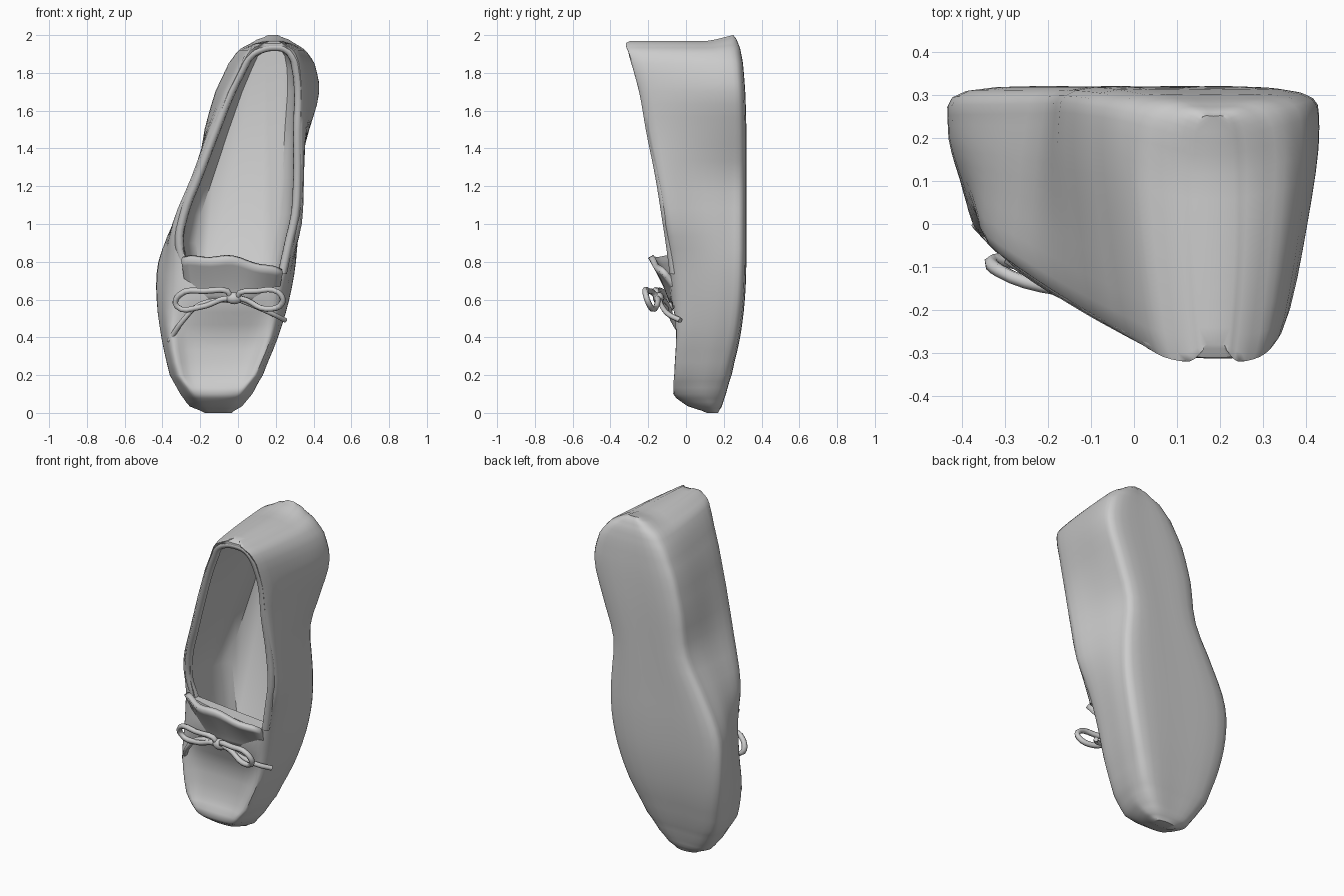
import bpy, bmesh, math
from mathutils import Vector

if "Cube" in bpy.data.objects:
    bpy.data.objects.remove(bpy.data.objects["Cube"])

# Stations from toe to heel:
# z, back left x, back right x, front left x, front right x, sole y, left y, right y, middle y offset
STATIONS = [
    (0.00, -.175, -.035, -.155, -.055, .17, .11, .11, 0),
    (0.035, -.255, .02, -.21, -.02, .19, .04, .04, -.03),
    (0.10, -.305, .075, -.25, .025, .21, -.045, -.05, -.02),
    (0.20, -.36, .13, -.315, .095, .24, -.05, -.06, .03),
    (0.40, -.405, .21, -.355, .175, .285, -.03, -.05, .035),
    (0.60, -.43, .27, -.36, .225, .31, .00, -.05, -.05),
    (0.80, -.42, .305, -.345, .27, .318, -.01, -.07, -.03),
    (1.00, -.34, .31, -.335, .33, .318, -.05, -.10, 0),
    (1.25, -.215, .30, -.24, .345, .318, -.12, -.14, 0),
    (1.50, -.175, .375, -.145, .345, .318, -.18, -.19, 0),
    (1.70, -.12, .43, -.065, .35, .312, -.225, -.225, 0),
    (1.85, -.05, .405, .01, .335, .30, -.265, -.265, 0),
    (1.93, .01, .35, .06, .30, .285, -.29, -.29, -.01),
    (1.98, .09, .28, .12, .25, .265, -.30, -.30, -.01),
    (2.00, .14, .23, .155, .22, .25, -.28, -.28, 0),
]


def spline(a, b, c, d, t):
    return [0.5 * (2 * q + (r - p) * t + (2 * p - 5 * q + 4 * r - s) * t * t
            + (3 * q - p - 3 * r + s) * t ** 3) for p, q, r, s in zip(a, b, c, d)]


def at_height(z):
    for a, b in zip(STATIONS, STATIONS[1:]):
        if z <= b[0]:
            t = (z - a[0]) / (b[0] - a[0])
            return [p + (q - p) * t for p, q in zip(a, b)]
    return STATIONS[-1]


def ring(s):
    z, bl, br, fl, fr, yb, yl, yr, m = s
    cx, w, fw = (bl + br) / 2, br - bl, fr - fl
    k = min(.04, w * .15)
    d = min(.09, (yb - max(yl, yr)) * .35)
    ctrl = [(fl, yl), (fl + .17 * fw, yl * .83 + yr * .17 + m * .8),
            ((fl + fr) / 2, (yl + yr) / 2 + m),
            (fr - .17 * fw, yr * .83 + yl * .17 + m * .8), (fr, yr),
            (br * .55 + fr * .45 + .008, (yr + yb - d) * .5), (br, yb - d),
            (br - k, yb - .008), (cx, yb), (bl + k, yb - .008), (bl, yb - d),
            (bl * .55 + fl * .45 - .008, (yl + yb - d) * .5)]
    n = len(ctrl)
    pts = [spline(*[ctrl[(i + j) % n] for j in (-1, 0, 1, 2)], t / 4)
           for i in range(n) for t in range(4)]
    # the upper sits slightly lower than the sole at the heel
    drop = .03 * max(0, (z - 1.9) / .1)
    return [(x, y, z - drop * min(1, max(0, (.25 - y) / .12))) for x, y in pts]


def mesh_object(name, bm):
    bmesh.ops.recalc_face_normals(bm, faces=bm.faces)
    me = bpy.data.meshes.new(name)
    bm.to_mesh(me)
    bm.free()
    ob = bpy.data.objects.new(name, me)
    bpy.context.collection.objects.link(ob)
    return ob


def smooth(ob, angle):
    bpy.ops.object.select_all(action='DESELECT')
    ob.select_set(True)
    bpy.context.view_layer.objects.active = ob
    bpy.ops.object.shade_smooth_by_angle(angle=math.radians(angle))


def loft(name, rings):
    bm = bmesh.new()
    rows = [[bm.verts.new(p) for p in r] for r in rings]
    n = len(rows[0])
    for a, b in zip(rows, rows[1:]):
        for i in range(n):
            bm.faces.new((a[i], a[(i + 1) % n], b[(i + 1) % n], b[i]))
    bm.faces.new(rows[0])
    bm.faces.new(rows[-1])
    bmesh.ops.triangulate(bm, faces=[f for f in bm.faces if len(f.verts) > 4])
    return mesh_object(name, bm)


def cord(name, pts, radius, cyclic=False):
    cu = bpy.data.curves.new(name, 'CURVE')
    cu.dimensions = '3D'
    cu.bevel_depth, cu.bevel_resolution, cu.resolution_u = radius, 1, 4
    cu.use_fill_caps = True
    sp = cu.splines.new('BEZIER')
    sp.bezier_points.add(len(pts) - 1)
    for bp, p in zip(sp.bezier_points, pts):
        bp.co = p
        bp.handle_left_type = bp.handle_right_type = 'AUTO'
    sp.use_cyclic_u = cyclic
    ob = bpy.data.objects.new(name, cu)
    bpy.context.collection.objects.link(ob)
    return ob


# Shoe body: smooth loft from toe to heel
rings = []
last = len(STATIONS) - 1
for i in range(last):
    quad = [STATIONS[min(max(i + j, 0), last)] for j in (-1, 0, 1, 2)]
    for t in range(3):
        s = spline(*quad, t / 3)
        s[0] = STATIONS[i][0] + (STATIONS[i + 1][0] - STATIONS[i][0]) * t / 3
        rings.append(ring(s))
rings.append(ring(STATIONS[-1]))
body = loft("shoe_body", rings)

# Foot opening, cut down to a rounded insole that runs forward under the vamp
heights = [.76, .9, 1.05, 1.25, 1.5, 1.7, 1.82, 1.89]
left = [(at_height(z)[3] + .045, z) for z in heights]
right = [(at_height(z)[4] - .045, z) for z in heights]
left[0], right[0] = (-.27, .78), (.22, .74)
outline = left + [(.13, 1.915), (.2, 1.925), (.25, 1.915)] + right[::-1]


def cutter_ring(y, toe_z, scale):
    pts = []
    for x, z in outline:
        s = at_height(z)
        cx = (s[3] + s[4]) / 2
        low = z < .8 and toe_z < .7
        pts.append((cx + (x - cx) * scale * (.85 if low else 1), y, toe_z if low else z))
    return pts


cutter = loft("opening_cutter", [cutter_ring(*r) for r in (
    (-.7, .8, 1), (.0, .8, 1), (.06, .6, 1), (.14, .5, .97), (.21, .5, .9), (.26, .55, .74))])
cutter.hide_render = True
mod = body.modifiers.new("opening", 'BOOLEAN')
mod.object, mod.operation, mod.solver = cutter, 'DIFFERENCE', 'EXACT'
bpy.context.view_layer.objects.active = body
bpy.ops.object.modifier_apply(modifier=mod.name)
bpy.data.objects.remove(cutter)
smooth(body, 50)

# Rolled binding around the opening
rim = []
for k, (x, z) in enumerate(outline):
    s = at_height(z)
    rim.append((x - .015 if k < 8 else x + .015 if k > 10 else x,
                s[6] if k < 9 else s[7], z + (.012 if 8 <= k <= 10 else 0)))
cord("opening_binding", rim, .024)

# Raised vamp flap above the bow
bm = bmesh.new()
NU, NV = 14, 6
rows = []
for j in range(NV + 1):
    v = j / NV
    row = []
    for i in range(NU + 1):
        u = i / NU * 2 - 1
        x = -.03 + u * (.23 + .035 * v)
        z = .59 + v * (.225 - .035 * u + .012 * math.cos(u * 6) - .04 * u ** 4)
        y = -.075 - .11 * v ** 1.2 - .012 * u + .085 * u * u + .01 * v * math.sin(u * 5)
        row.append(bm.verts.new((x, y, z)))
    rows.append(row)
for a, b in zip(rows, rows[1:]):
    for i in range(NU):
        bm.faces.new((a[i], a[i + 1], b[i + 1], b[i]))
flap = mesh_object("vamp_flap", bm)
sol = flap.modifiers.new("thickness", 'SOLIDIFY')
sol.thickness, sol.offset = .03, 0
smooth(flap, 60)

# Bow: two loops, two tails and a knot
cord("bow_loop_left", [(-.04, -.15, .62), (-.18, -.15, .645), (-.31, -.11, .625),
                       (-.325, -.085, .565), (-.2, -.11, .56), (-.09, -.14, .60)], .016, True)
cord("bow_loop_right", [(0, -.16, .62), (.1, -.2, .645), (.21, -.215, .64),
                        (.235, -.2, .585), (.15, -.17, .55), (.05, -.15, .595)], .016, True)
cord("bow_tail_left", [(-.04, -.14, .60), (-.2, -.10, .575), (-.29, -.07, .49), (-.365, .0, .38)], .014)
cord("bow_tail_right", [(0, -.14, .60), (.1, -.125, .56), (.19, -.09, .52), (.25, -.03, .49)], .014)
bm = bmesh.new()
bmesh.ops.create_uvsphere(bm, u_segments=12, v_segments=8, radius=1)
for v in bm.verts:
    v.co = Vector((-.02 + v.co.x * .045, -.145 + v.co.y * .03, .607 + v.co.z * .032))
smooth(mesh_object("bow_knot", bm), 60)
